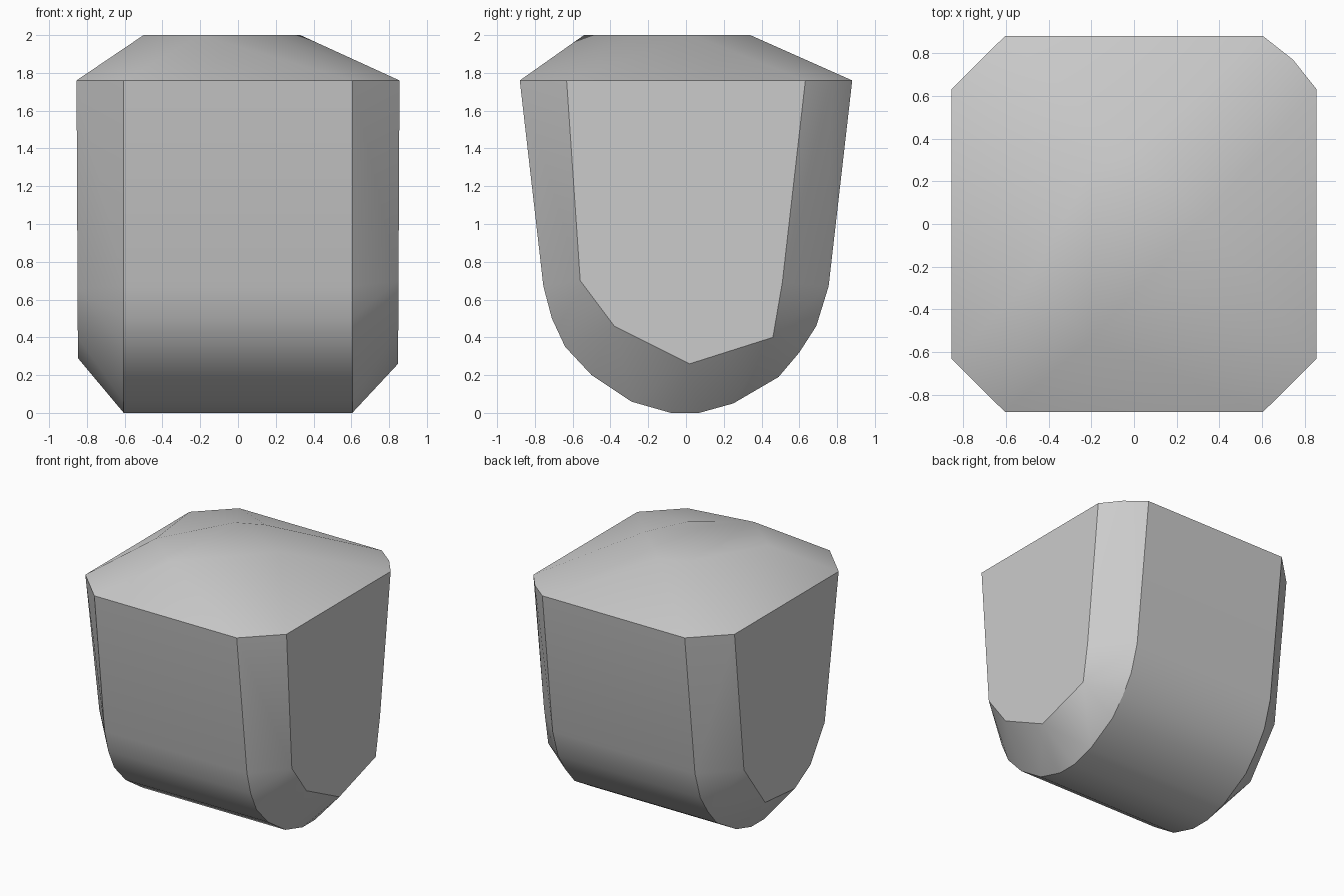
import bpy
import bmesh
import math

cube = bpy.data.objects.get("Cube")
if cube:
    bpy.data.objects.remove(cube, do_unlink=True)

stone = bpy.data.materials.new("stone_grey")
stone.use_nodes = True
colour = (0.6, 0.6, 0.6, 1.0)
stone.diffuse_color = colour
stone.node_tree.nodes["Principled BSDF"].inputs["Base Color"].default_value = colour

RIM = 1.76
HALF_X, HALF_Y = 0.855, 0.88
CORE_X, CORE_Y = 0.605, 0.632

# Rounded U section that runs across the core (y, z)
u_section = [(-HALF_Y, RIM), (-0.755, 0.67), (-0.71, 0.5), (-0.64, 0.35),
             (-0.5, 0.2), (-0.29, 0.06), (-0.08, 0), (0.07, 0), (0.25, 0.05),
             (0.49, 0.19), (0.6, 0.32), (0.69, 0.46), (0.755, 0.67), (HALF_Y, RIM)]

# Flat end faces, a little different on each side (y, z)
left_end = [(-CORE_Y, RIM), (-0.56, 0.7), (-0.38, 0.46), (0.02, 0.26),
            (0.46, 0.4), (0.51, 0.69), (CORE_Y, RIM)]
right_end = [(-CORE_Y, RIM), (-0.47, 0.66), (-0.3, 0.4), (-0.11, 0.29),
             (0.25, 0.32), (0.51, 0.67), (CORE_Y, RIM)]

# Flat crown of the lid (x, y)
crown = [(-0.2, -0.54), (0.18, -0.28), (0.33, 0.03), (0, 0.34),
         (-0.2, 0.25), (-0.5, -0.28)]


def end_points(side, section):
    """End face that narrows slightly towards the bottom."""
    return [(side * (HALF_X - 0.005 * (RIM - z)), y, z) for y, z in section]


points = [(x, y, z) for x in (-CORE_X, CORE_X) for y, z in u_section]
points += end_points(1, left_end) + end_points(-1, right_end)
points += [(x, y, 2) for x, y in crown]
points.append((0.745, 0.77, RIM))     # worn rim corner

# Wrap the sections into one faceted block
bm = bmesh.new()
for p in points:
    bm.verts.new(p)
hull = bmesh.ops.convex_hull(bm, input=bm.verts[:])
loose = {v for v in hull["geom_interior"] + hull["geom_unused"]
         if isinstance(v, bmesh.types.BMVert)}
bmesh.ops.delete(bm, geom=list(loose), context='VERTS')
bmesh.ops.dissolve_limit(bm, angle_limit=math.radians(1),
                         verts=bm.verts[:], edges=bm.edges[:])
bmesh.ops.recalc_face_normals(bm, faces=bm.faces[:])

mesh = bpy.data.meshes.new("rounded_block")
bm.to_mesh(mesh)
bm.free()
mesh.materials.append(stone)
block = bpy.data.objects.new("rounded_block", mesh)
bpy.context.collection.objects.link(block)

# Smooth the curved underside and lid, keep the rim and corners crisp
bpy.ops.object.select_all(action='DESELECT')
block.select_set(True)
bpy.context.view_layer.objects.active = block
bpy.ops.object.shade_smooth_by_angle(angle=math.radians(30))
